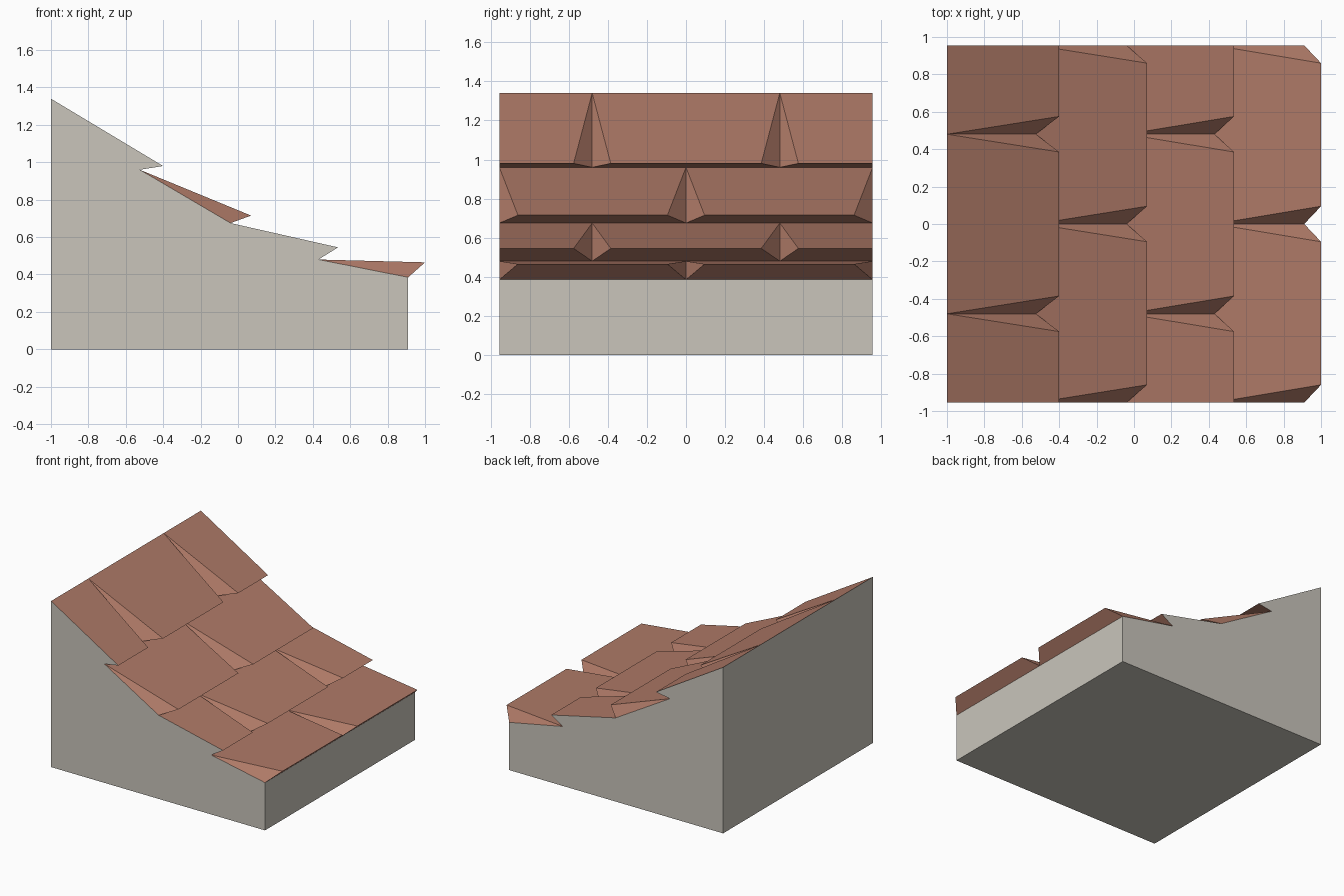
import bpy

if "Cube" in bpy.data.objects:
    bpy.data.objects.remove(bpy.data.objects["Cube"])

HALF = 0.955      # half depth of the block
SEAM = 0.48       # seam position on the staggered courses
GAP = 0.095       # how far each tile narrows at its lip

# x, z of each course's top line; the last entry is the eave
base = [(-1, 1.34), (-0.525, 0.96), (-0.04, 0.675), (0.43, 0.48), (0.91, 0.385)]
lips = [(-0.40, 0.98), (0.07, 0.715), (0.535, 0.545), (1.0, 0.465)]


def material(name, rgb):
    m = bpy.data.materials.new(name)
    m.diffuse_color = (*rgb, 1)
    m.use_nodes = True
    m.node_tree.nodes["Principled BSDF"].inputs["Base Color"].default_value = m.diffuse_color
    return m


def add_mesh(name, verts, faces, mat):
    me = bpy.data.meshes.new(name)
    me.from_pydata(verts, [], faces)
    me.materials.append(mat)
    me.update()
    ob = bpy.data.objects.new(name, me)
    bpy.context.collection.objects.link(ob)
    return ob


clay = material("terracotta", (0.43, 0.195, 0.137))
stone = material("warm grey", (0.585, 0.56, 0.50))


# One tile: sloping top, undercut lip, and tapered triangular sides
def tile(verts, faces, top, lip, foot, y0, y1):
    in0 = 0 if y0 == -HALF and (y1 - y0) < 0.6 else GAP
    in1 = 0 if y1 == HALF and (y1 - y0) < 0.6 else GAP
    n = len(verts)
    for (x, z), a, b in ((top, y0, y1), (lip, y0 + in0, y1 - in1), (foot, y0, y1)):
        verts += [(x, a, z), (x, b, z)]
    faces += [(n, n + 2, n + 3, n + 1), (n + 2, n + 4, n + 5, n + 3)]
    if in0:
        faces.append((n, n + 4, n + 2))
    if in1:
        faces.append((n + 1, n + 3, n + 5))


# Four tile courses; alternate ones are staggered with half tiles at the ends
for i, lip in enumerate(lips):
    edges = [-HALF, -SEAM, SEAM, HALF] if i % 2 == 0 else [-HALF, 0, HALF]
    verts, faces = [], []
    for y0, y1 in zip(edges, edges[1:]):
        tile(verts, faces, base[i], lip, base[i + 1], y0, y1)
    add_mesh(f"tile_course_{i + 1}", verts, faces, clay)

# Supporting wall block; its gables follow the cut half tiles
outline = [(-1, 0), (0.91, 0), base[4], base[3], lips[2], base[2],
           base[1], lips[0], base[0]]
n = len(outline)
verts = [(x, y, z) for y in (-HALF, HALF) for x, z in outline]
faces = [tuple(range(n)), tuple(reversed(range(n, 2 * n))),
         (0, n, n + 1, 1),               # underside
         (1, n + 1, n + 2, 2),           # eave wall
         (n - 1, 2 * n - 1, n, 0)]       # tall wall
add_mesh("wall_block", verts, faces, stone)
